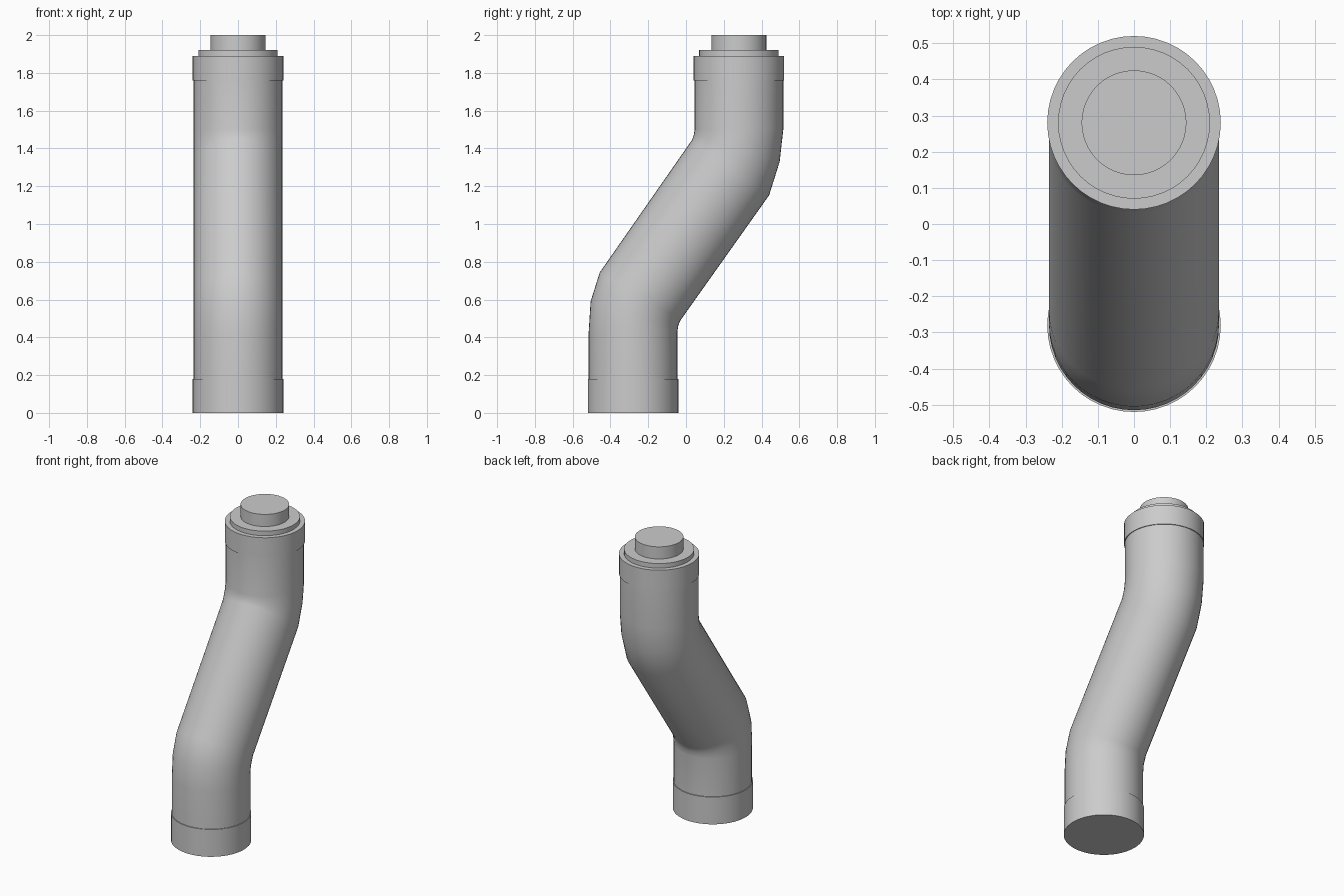
import bpy, bmesh, math
from mathutils import Vector

if "Cube" in bpy.data.objects:
    bpy.data.objects.remove(bpy.data.objects["Cube"])

SIDES = 48


def loft(name, rings):
    """Loft closed ellipses; each ring = (front y, front z, back y, back z, x radius)."""
    bm = bmesh.new()
    loops = []
    for y0, z0, y1, z1, rx in rings:
        mid = Vector((0, (y0 + y1) / 2, (z0 + z1) / 2))
        half = Vector((0, (y1 - y0) / 2, (z1 - z0) / 2))
        loops.append([bm.verts.new(mid + half * math.sin(a) + Vector((rx * math.cos(a), 0, 0)))
                      for a in (2 * math.pi * i / SIDES for i in range(SIDES))])
    for lo, hi in zip(loops, loops[1:]):
        for i in range(SIDES):
            j = (i + 1) % SIDES
            bm.faces.new((lo[i], lo[j], hi[j], hi[i]))
    bm.faces.new(loops[0][::-1])
    bm.faces.new(loops[-1])
    bmesh.ops.recalc_face_normals(bm, faces=bm.faces)
    mesh = bpy.data.meshes.new(name)
    bm.to_mesh(mesh)
    bm.free()
    ob = bpy.data.objects.new(name, mesh)
    bpy.context.collection.objects.link(ob)
    bpy.ops.object.select_all(action='DESELECT')
    ob.select_set(True)
    bpy.context.view_layer.objects.active = ob
    bpy.ops.object.shade_smooth_by_angle(angle=math.radians(40))
    return ob


def turned(name, y, profile):
    """Vertical round part from (radius, z) pairs."""
    return loft(name, [(y - r, z, y + r, z, r) for r, z in profile])


R = 0.235
# Offset pipe: two straight ends joined by two bends
loft("offset_pipe", [
    (-0.515, 0.15, -0.046, 0.15, R),
    (-0.515, 0.43, -0.046, 0.43, R),
    (-0.505, 0.59, -0.040, 0.465, R),
    (-0.457, 0.743, -0.028, 0.492, R),
    (0.032, 1.445, 0.440, 1.152, R),
    (0.041, 1.472, 0.496, 1.33, R),
    (0.046, 1.50, 0.515, 1.50, R),
    (0.046, 1.80, 0.515, 1.80, R),
])

# Collars at both ends
turned("bottom_collar", -0.28, [(0.24, 0), (0.24, 0.18)])
turned("top_collar", 0.28, [(0.24, 1.76), (0.24, 1.89)])

# Stepped plug on top
turned("top_plug", 0.28, [(0.21, 1.89), (0.21, 1.92), (0.145, 1.92), (0.145, 2.0)])
